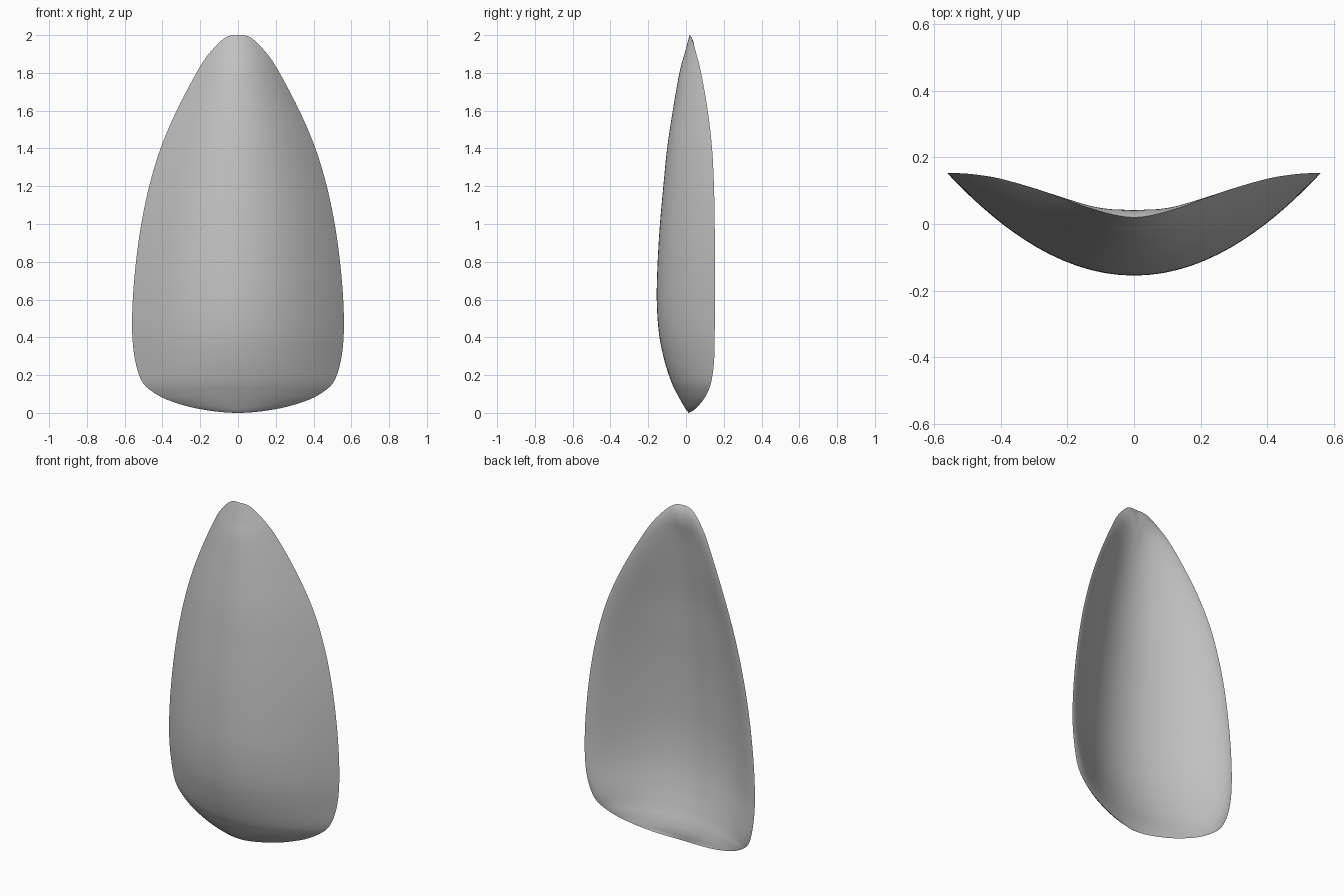
import bpy
import math
from mathutils import Vector

cube = bpy.data.objects.get("Cube")
if cube:
    bpy.data.objects.remove(cube, do_unlink=True)

THICKNESS = 0.06
RIM_SOFTNESS = 0.06
COLUMNS = 20
STEPS = 5

# Shell profile from tip to base: half width, height, front depth, rim depth
profile = [
    (0, 2, .02, .02), (.07, 1.985, .015, .03), (.155, 1.9, -.008, .055),
    (.22, 1.8, -.035, .08), (.325, 1.6, -.07, .115), (.41, 1.4, -.1, .138),
    (.47, 1.2, -.12, .148), (.512, 1, -.138, .152), (.54, .8, -.15, .153),
    (.557, .6, -.155, .153), (.56, .42, -.143, .152), (.545, .28, -.115, .149),
    (.51, .17, -.08, .135), (.45, .11, -.052, .115), (.35, .06, -.025, .085),
    (.19, .018, 0, .045), (0, 0, .015, .015),
]


def mirrored(row):
    return (-row[0],) + row[1:]


def smooth_rows(rows):
    """Pass a smooth spline through the profile rows."""
    ext = [Vector(r) for r in [mirrored(rows[1])] + rows + [mirrored(rows[-2])]]
    out = []
    for a, b, c, d in zip(ext, ext[1:], ext[2:], ext[3:]):
        for k in range(STEPS):
            t = k / STEPS
            out.append(b + (c - a) * (t / 2)
                       + (a * 2 - b * 5 + c * 4 - d) * (t * t / 2)
                       + (b * 3 - a - c * 3 + d) * (t ** 3 / 2))
    return out + [ext[-2]]


rows = smooth_rows(profile)
outline = [Vector((side * r[0], r[1])) for r in rows for side in (-1, 1)]


def rim_distance(x, z):
    """Distance from a point to the outline, seen from the front."""
    p = Vector((x, z))
    best = 9
    for i in range(len(outline) - 2):
        a, b = outline[i], outline[i + 2]
        ab = b - a
        t = max(0, min(1, (p - a).dot(ab) / max(ab.length_squared, 1e-9)))
        best = min(best, (a + ab * t - p).length)
    return best


# Bulging front skin and hollow back skin, joined along the rim
verts, faces = [], []
width = 2 * COLUMNS + 1
spread = [math.sin(math.pi / 2 * k / COLUMNS) for k in range(-COLUMNS, COLUMNS + 1)]
for back in (False, True):
    start = len(verts)
    for half, z, front, rim in rows:
        for u in spread:
            x = half * u
            y = front + (rim - front) * u * u
            if back:
                y += THICKNESS * (1 - math.exp(-rim_distance(x, z) / RIM_SOFTNESS))
            verts.append((x, y, z))
    for i in range(len(rows) - 1):
        for j in range(width - 1):
            a = start + i * width + j
            quad = (a, a + width, a + width + 1, a + 1)
            faces.append(quad[::-1] if back else quad)

mesh = bpy.data.meshes.new("curved_shell")
mesh.from_pydata(verts, [], faces)
shell = bpy.data.objects.new("curved_shell", mesh)
bpy.context.collection.objects.link(shell)

# Weld the rim and the two pointed ends
import bmesh
bm = bmesh.new()
bm.from_mesh(mesh)
bmesh.ops.remove_doubles(bm, verts=bm.verts, dist=0.0002)
bmesh.ops.recalc_face_normals(bm, faces=bm.faces)
bm.to_mesh(mesh)
bm.free()

# Plain grey finish
grey = bpy.data.materials.new("plain_grey")
grey.use_nodes = True
colour = (0.55, 0.55, 0.55, 1)
grey.diffuse_color = colour
grey.node_tree.nodes["Principled BSDF"].inputs["Base Color"].default_value = colour
mesh.materials.append(grey)

bpy.context.view_layer.objects.active = shell
shell.select_set(True)
bpy.ops.object.shade_smooth_by_angle(angle=math.radians(50))
